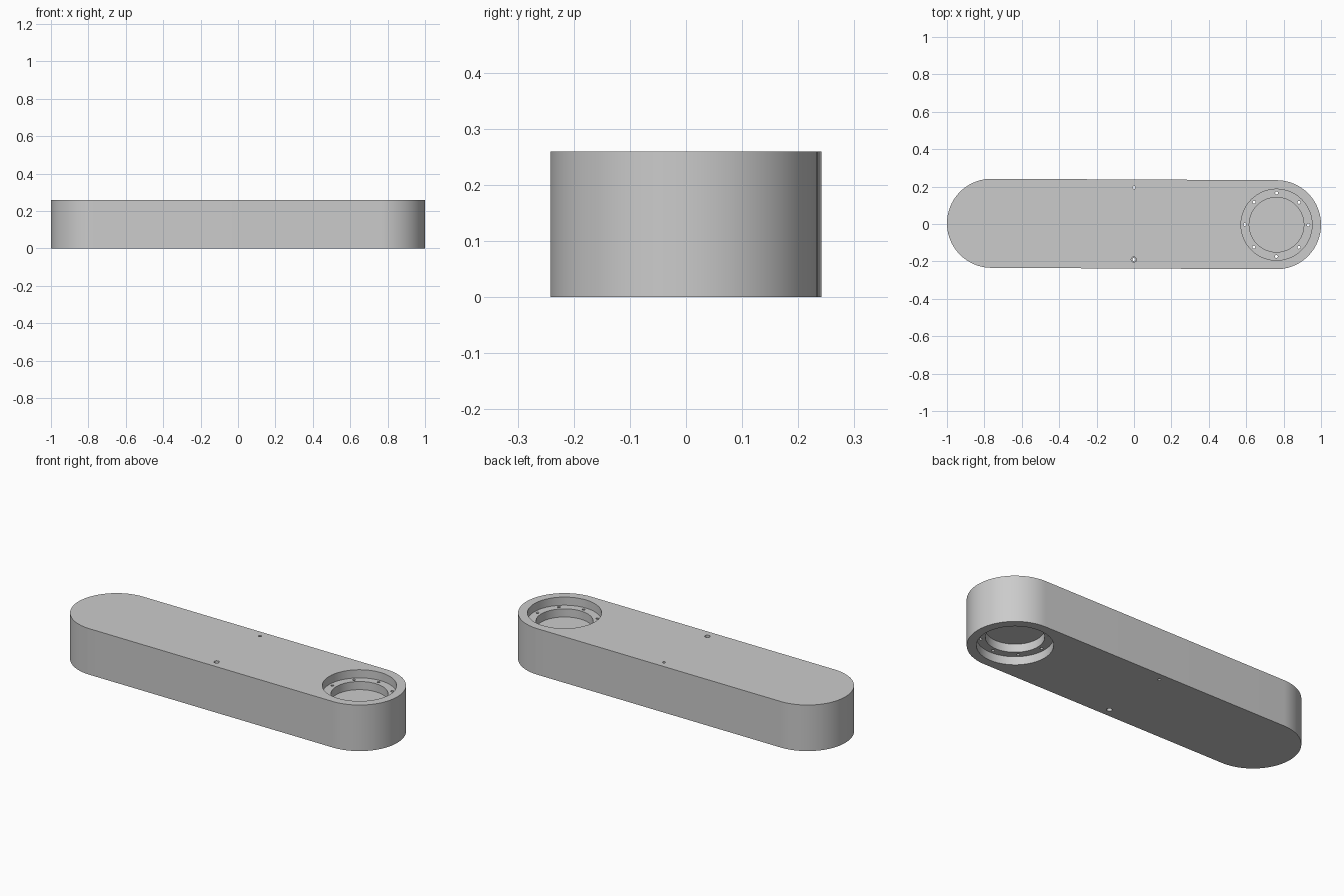
import bpy
import bmesh
import math

if "Cube" in bpy.data.objects:
    bpy.data.objects.remove(bpy.data.objects["Cube"], do_unlink=True)

HEIGHT = 0.26
RADIUS = 0.238
CENTRE = 1 - RADIUS
STEP = 0.046          # depth of each pocket step
TILT = -0.005         # slight turn of the arm about z

metal = bpy.data.materials.new("grey_metal")
metal.use_nodes = True
grey = (0.6, 0.6, 0.6, 1)
metal.diffuse_color = grey
metal.node_tree.nodes["Principled BSDF"].inputs["Base Color"].default_value = grey


def make_arm(segments=48):
    """Stadium outline extruded upward."""
    bm = bmesh.new()
    outline = []
    for side in (1, -1):
        for i in range(segments + 1):
            a = math.pi * (i / segments - 0.5)
            outline.append(bm.verts.new((side * (CENTRE + RADIUS * math.cos(a)),
                                         side * RADIUS * math.sin(a), 0)))
    base = bm.faces.new(outline)
    top = bmesh.ops.extrude_face_region(bm, geom=[base])["geom"]
    bmesh.ops.translate(bm, vec=(0, 0, HEIGHT),
                        verts=[v for v in top if isinstance(v, bmesh.types.BMVert)])
    bmesh.ops.recalc_face_normals(bm, faces=bm.faces)
    mesh = bpy.data.meshes.new("arm_body")
    bm.to_mesh(mesh)
    bm.free()
    obj = bpy.data.objects.new("arm_body", mesh)
    bpy.context.collection.objects.link(obj)
    mesh.materials.append(metal)
    return obj


def drill(obj, x, y, radius, low, high, sides):
    """Cut a vertical round hole between two heights."""
    bpy.ops.mesh.primitive_cylinder_add(vertices=sides, radius=radius, depth=high - low,
                                        location=(x, y, (low + high) / 2))
    cutter = bpy.context.object
    cutter.name = "hole_cutter"
    cutter.hide_render = True
    mod = obj.modifiers.new("hole", 'BOOLEAN')
    mod.operation = 'DIFFERENCE'
    mod.solver = 'EXACT'
    mod.object = cutter
    bpy.context.view_layer.objects.active = obj
    bpy.ops.object.modifier_apply(modifier=mod.name)
    bpy.data.objects.remove(cutter, do_unlink=True)


def drill_both(obj, x, y, radius, depth, sides):
    """Matching blind pockets from the top and the underside."""
    drill(obj, x, y, radius, HEIGHT - depth, HEIGHT + 0.1, sides)
    drill(obj, x, y, radius, -0.1, depth, sides)


arm = make_arm()

# Stepped bearing pockets with a web between them
drill_both(arm, CENTRE, 0, 0.19, STEP, 96)
drill_both(arm, CENTRE, 0, 0.146, 2 * STEP, 96)

# Ring of bolt holes through the ledge
for i in range(8):
    a = i * math.tau / 8
    drill(arm, CENTRE + 0.17 * math.cos(a), 0.17 * math.sin(a), 0.008, -0.1, HEIGHT + 0.1, 16)

# Pin holes at mid length, the front one counterbored
for y in (-0.19, 0.195):
    drill(arm, 0, y, 0.008, -0.1, HEIGHT + 0.1, 16)
drill_both(arm, 0, -0.19, 0.014, 0.03, 24)

# Smooth the curved walls, keep the rims sharp
arm.rotation_euler.z = TILT
bpy.ops.object.select_all(action='DESELECT')
arm.select_set(True)
bpy.context.view_layer.objects.active = arm
bpy.ops.object.transform_apply(location=False, rotation=True, scale=False)
bpy.ops.object.shade_smooth_by_angle(angle=math.radians(30))
